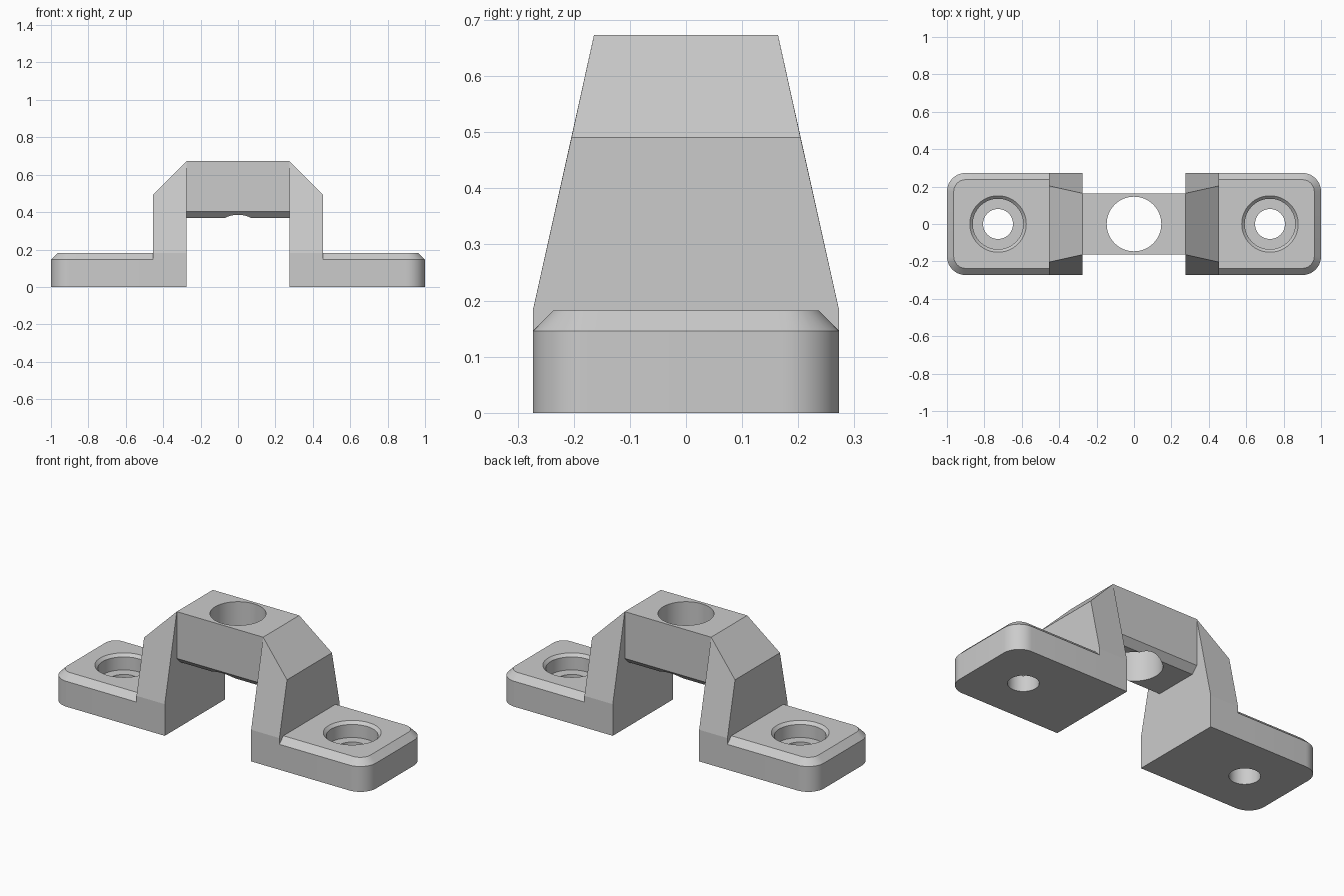
import bpy
import bmesh
from math import cos, sin, pi, radians

old = bpy.data.objects.get("Cube")
if old:
    bpy.data.objects.remove(old, do_unlink=True)

# Main dimensions
END, LEG_IN, LEG_OUT = 1.0, 0.275, 0.455
FOOT_Y, FOOT_Z, CHAMFER = 0.273, 0.182, 0.036
TOP_Y, SHOULDER_Y = 0.164, 0.204
SHOULDER_Z, TOP_Z, BRIDGE_Z = 0.491, 0.673, 0.368
CORNER, SCREW_X = 0.1, 0.727

grey = bpy.data.materials.new("light grey")
grey.use_nodes = True
grey.diffuse_color = (0.6, 0.6, 0.6, 1)
grey.node_tree.nodes["Principled BSDF"].inputs["Base Color"].default_value = (0.6, 0.6, 0.6, 1)


def add_object(name, bm):
    bmesh.ops.recalc_face_normals(bm, faces=bm.faces)
    mesh = bpy.data.meshes.new(name)
    bm.to_mesh(mesh)
    bm.free()
    mesh.materials.append(grey)
    obj = bpy.data.objects.new(name, mesh)
    bpy.context.collection.objects.link(obj)
    return obj


def hull(name, points):
    """Convex solid around the points, with flat areas merged."""
    bm = bmesh.new()
    for p in points:
        bm.verts.new(p)
    bmesh.ops.convex_hull(bm, input=bm.verts)
    bmesh.ops.dissolve_limit(bm, angle_limit=radians(0.5), verts=bm.verts, edges=bm.edges)
    return add_object(name, bm)


def lathe(name, x, profile, steps=64):
    """Solid of revolution about a vertical axis at x."""
    bm = bmesh.new()
    verts = [bm.verts.new((x + r, 0, z)) for r, z in profile]
    edges = [bm.edges.new(pair) for pair in zip(verts, verts[1:])]
    bmesh.ops.spin(bm, geom=verts + edges, cent=(x, 0, 0), axis=(0, 0, 1),
                   angle=2 * pi, steps=steps, use_duplicate=False)
    bmesh.ops.remove_doubles(bm, verts=bm.verts, dist=1e-5)
    return add_object(name, bm)


def combine(target, other, operation):
    mod = target.modifiers.new(operation, "BOOLEAN")
    mod.operation, mod.solver, mod.object = operation, "EXACT", other
    bpy.context.view_layer.objects.active = target
    bpy.ops.object.modifier_apply(modifier=mod.name)
    bpy.data.objects.remove(other, do_unlink=True)


def foot_outline(side, z, inset):
    """Half-rounded plan outline of a foot at one height."""
    r = CORNER - inset
    pts = [(side * LEG_OUT, s * (FOOT_Y - inset), z) for s in (-1, 1)]
    for s in (-1, 1):
        for i in range(13):
            a = i * pi / 24
            pts.append((side * (END - CORNER + r * cos(a)),
                        s * (FOOT_Y - CORNER + r * sin(a)), z))
    return pts


# Bridge with chamfered lower edges
section = [(TOP_Y, TOP_Z), (TOP_Y, BRIDGE_Z + CHAMFER), (TOP_Y - CHAMFER, BRIDGE_Z)]
bracket = hull("bracket", [(x, s * y, z) for x in (-LEG_IN, LEG_IN)
                           for s in (-1, 1) for y, z in section])

for side in (-1, 1):
    # Tapered leg with sloping shoulder
    corners = [(x, FOOT_Y, z) for x in (LEG_IN, LEG_OUT) for z in (0, FOOT_Z)]
    corners += [(LEG_OUT, SHOULDER_Y, SHOULDER_Z), (LEG_IN, TOP_Y, TOP_Z)]
    leg = hull("leg", [(side * x, s * y, z) for x, y, z in corners for s in (-1, 1)])
    combine(bracket, leg, "UNION")

    # Foot with rounded corners and chamfered rim
    foot = hull("foot", foot_outline(side, 0, 0)
                + foot_outline(side, FOOT_Z - CHAMFER, 0)
                + foot_outline(side, FOOT_Z, CHAMFER))
    combine(bracket, foot, "UNION")

    # Countersunk screw hole
    screw = lathe("screw_cutter", side * SCREW_X, [
        (0, -0.1), (0.08, -0.1), (0.08, 0.091), (0.135, 0.091), (0.135, 0.166),
        (0.151, FOOT_Z), (0.151, 0.25), (0, 0.25)])
    combine(bracket, screw, "DIFFERENCE")

# Large hole through the bridge
bore = lathe("bore_cutter", 0, [(0, 0.2), (0.146, 0.2), (0.146, 0.8), (0, 0.8)])
combine(bracket, bore, "DIFFERENCE")

# Smooth round walls, sharp edges kept
bpy.ops.object.select_all(action="DESELECT")
bracket.select_set(True)
bpy.context.view_layer.objects.active = bracket
bpy.ops.object.shade_smooth_by_angle(angle=radians(12))
